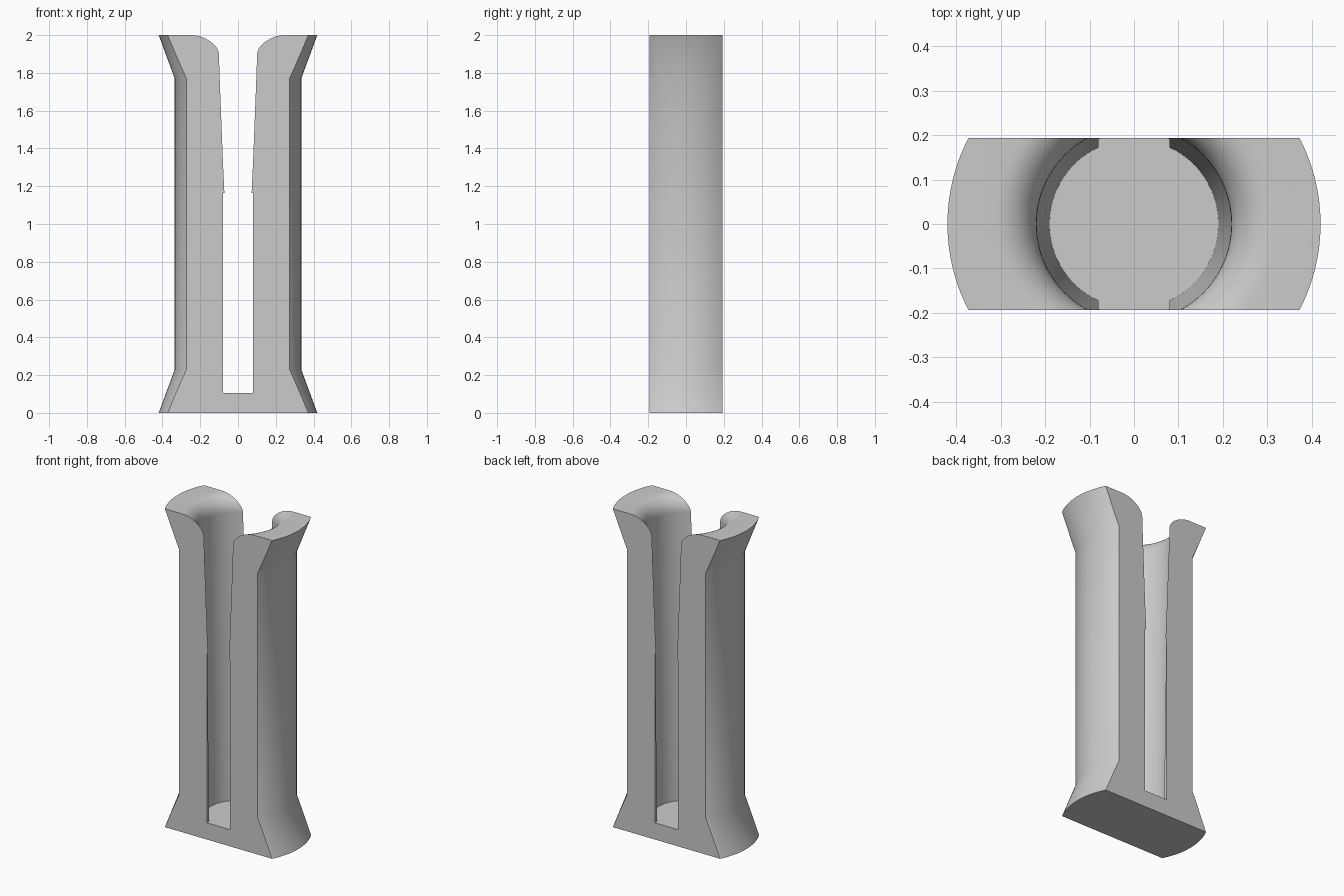
import bpy
import bmesh
from math import cos, sin, pi, radians

cube = bpy.data.objects.get("Cube")
if cube:
    bpy.data.objects.remove(cube, do_unlink=True)

HALF_DEPTH = 0.194
SEGMENTS = 96

grey = bpy.data.materials.new("light grey")
grey.use_nodes = True
grey.diffuse_color = (0.6, 0.6, 0.6, 1)
grey.node_tree.nodes["Principled BSDF"].inputs["Base Color"].default_value = (0.6, 0.6, 0.6, 1)


def add_object(name, bm):
    bmesh.ops.recalc_face_normals(bm, faces=bm.faces)
    mesh = bpy.data.meshes.new(name)
    bm.to_mesh(mesh)
    bm.free()
    mesh.materials.append(grey)
    obj = bpy.data.objects.new(name, mesh)
    bpy.context.collection.objects.link(obj)
    return obj


def lathe(name, profile):
    """Closed solid turned around z from (radius, height) points."""
    bm = bmesh.new()
    rings = [[bm.verts.new((r * cos(2 * pi * i / SEGMENTS), r * sin(2 * pi * i / SEGMENTS), z))
              for i in range(SEGMENTS)] for r, z in profile]
    for low, high in zip(rings, rings[1:]):
        for i in range(SEGMENTS):
            j = (i + 1) % SEGMENTS
            bm.faces.new((low[i], low[j], high[j], high[i]))
    bm.faces.new(rings[0])
    bm.faces.new(rings[-1])
    return add_object(name, bm)


def box(name, half_x, half_y, z0, z1):
    bm = bmesh.new()
    bmesh.ops.create_cube(bm, size=1)
    for v in bm.verts:
        v.co = (v.co.x * 2 * half_x, v.co.y * 2 * half_y, z0 + (v.co.z + 0.5) * (z1 - z0))
    return add_object(name, bm)


# Turned body with flared ends
body = lathe("holder_body", [(0.42, 0), (0.335, 0.23), (0.335, 1.77), (0.42, 2)])

# Tapered bore with a rounded mouth
mouth = [(0.315 - 0.096 * cos(a), 1.9 + 0.1 * sin(a))
         for a in (radians(90 * i / 10) for i in range(11))]
bore = lathe("bore_cutter", [(0.19, 0.105)] + mouth + [(0.315, 2.1)])

# Flat front and back, and the through slot
slab = box("slab_cutter", 1, HALF_DEPTH, -1, 3)
slot = box("slot_cutter", 0.08, 1, 0.105, 1.165)

for cutter, operation in ((slab, 'INTERSECT'), (bore, 'DIFFERENCE'), (slot, 'DIFFERENCE')):
    cut = body.modifiers.new(cutter.name, 'BOOLEAN')
    cut.operation = operation
    cut.solver = 'EXACT'
    cut.object = cutter

# Bake the cuts, then drop the cutters
bpy.context.view_layer.update()
graph = bpy.context.evaluated_depsgraph_get()
finished = bpy.data.meshes.new_from_object(body.evaluated_get(graph))
body.modifiers.clear()
body.data = finished
finished.materials.clear()
finished.materials.append(grey)
for cutter in (slab, bore, slot):
    bpy.data.objects.remove(cutter, do_unlink=True)

bpy.ops.object.select_all(action='DESELECT')
body.select_set(True)
bpy.context.view_layer.objects.active = body
bpy.ops.object.shade_smooth_by_angle(angle=radians(30))
